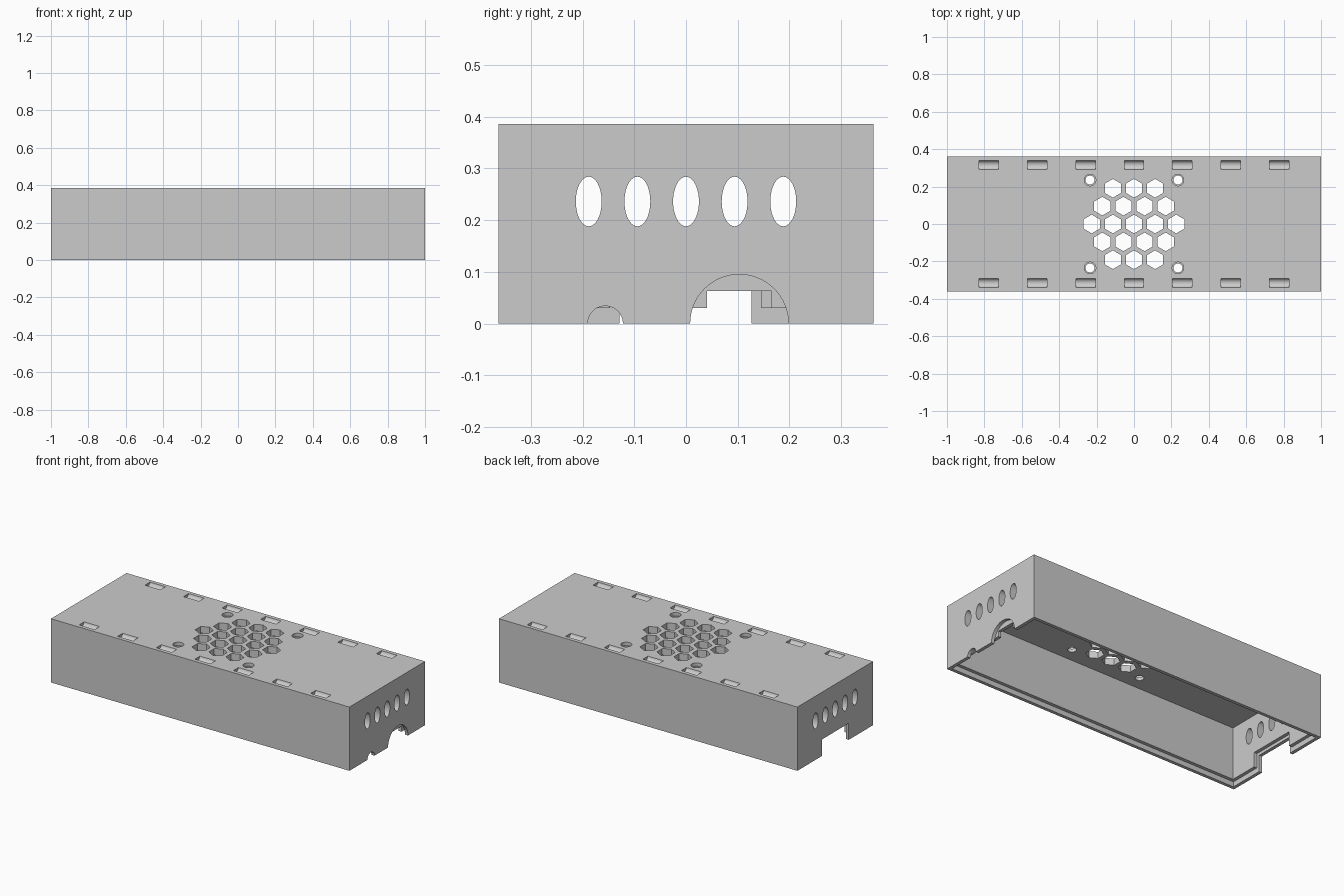
import bpy, bmesh
from math import pi, cos, sin
from mathutils import Matrix, Vector

if "Cube" in bpy.data.objects:
    bpy.data.objects.remove(bpy.data.objects["Cube"])

L, W, H = 1.0, 0.362, 0.386      # half length, half width, height
T, LIP = 0.04, 0.03              # wall thickness, height of the rim step

grey = bpy.data.materials.new("matte_grey")
grey.use_nodes = True
colour = (0.6, 0.6, 0.6, 1)
grey.diffuse_color = colour
grey.node_tree.nodes["Principled BSDF"].inputs["Base Color"].default_value = colour


def prism(bm, points, axis, lo, hi):
    """Extrude a 2D outline between lo and hi along x or z."""
    def place(p, d):
        return (d, p[0], p[1]) if axis == "x" else (p[0], p[1], d)
    low = [bm.verts.new(place(p, lo)) for p in points]
    high = [bm.verts.new(place(p, hi)) for p in points]
    n = len(points)
    bm.faces.new(low[::-1])
    bm.faces.new(high)
    for i in range(n):
        j = (i + 1) % n
        bm.faces.new((low[i], low[j], high[j], high[i]))


def ring(cx, cy, rx, ry, n, start=0.0):
    return [(cx + rx * cos(start + 2 * pi * i / n),
             cy + ry * sin(start + 2 * pi * i / n)) for i in range(n)]


def rect(x0, x1, y0, y1):
    return [(x0, y0), (x1, y0), (x1, y1), (x0, y1)]


def make(name, prisms):
    bm = bmesh.new()
    for args in prisms:
        prism(bm, *args)
    bmesh.ops.recalc_face_normals(bm, faces=bm.faces)
    mesh = bpy.data.meshes.new(name)
    bm.to_mesh(mesh)
    bm.free()
    obj = bpy.data.objects.new(name, mesh)
    obj.data.materials.append(grey)
    bpy.context.collection.objects.link(obj)
    return obj


def cut(body, name, prisms):
    """Subtract a group of separate prisms from the body."""
    tool = make(name, prisms)
    tool.hide_render = True
    mod = body.modifiers.new(name, "BOOLEAN")
    mod.operation, mod.solver, mod.object = "DIFFERENCE", "EXACT", tool
    bpy.context.view_layer.objects.active = body
    bpy.ops.object.modifier_apply(modifier=mod.name)
    bpy.data.objects.remove(tool)


case = make("enclosure_lid", [(rect(-L, L, -W, W), "z", 0, H)])

# Hollow inside and stepped rim
cut(case, "cavity", [(rect(T - L, L - T, T - W, W - T), "z", -0.1, H - T)])
h = T / 2
cut(case, "rim_step", [(rect(h - L, L - h, h - W, W - h), "z", -0.1, LIP)])

# Hexagonal fan grille
cut(case, "grille", [
    (ring((i - (n - 1) / 2) * 0.113, row * 0.0955, 0.05, 0.05, 6, pi / 6), "z", H - 0.1, H + 0.1)
    for row, n in zip(range(-2, 3), (3, 4, 5, 4, 3)) for i in range(n)])

# Fan screw holes with counterbores
corners = [(x, y) for x in (-0.235, 0.235) for y in (-0.235, 0.235)]
cut(case, "screw_holes", [(ring(x, y, 0.024, 0.024, 32), "z", H - 0.1, H + 0.1) for x, y in corners])
cut(case, "counterbores", [(ring(x, y, 0.031, 0.031, 32), "z", H - 0.02, H + 0.1) for x, y in corners])

# Rounded grooves along both long edges of the top
cut(case, "edge_grooves", [
    (ring(side * 0.315, H, 0.024, 0.02, 16), "x", i * 0.2585 - 0.052, i * 0.2585 + 0.052)
    for i in range(-3, 4) for side in (-1, 1)])

# Oval vents through both ends
cut(case, "end_vents", [(ring(i * 0.094, 0.236, 0.025, 0.048, 40), "x", -1.2, 1.2) for i in range(-2, 3)])

# Connector openings in the left end
cut(case, "arches", [(ring(0.103, 0, 0.095, 0.095, 64), "x", L - h, 1.2),
                     (ring(-0.156, 0, 0.034, 0.034, 48), "x", L - 0.1, 1.2)])
cut(case, "plug_opening", [(rect(0.041, 0.165, -0.1, 0.063), "x", L - 0.1, 1.2)])

# Stepped notch in the right end
cut(case, "notch", [(rect(-0.129, 0.127, -0.1, 0.10), "x", -1.2, 0.1 - L)])
cut(case, "notch_step", [(rect(-0.147, 0.145, -0.1, 0.118), "x", h - L, 0.1 - L)])

# Smooth the round holes and keep hard edges
bpy.ops.object.select_all(action="DESELECT")
case.select_set(True)
bpy.context.view_layer.objects.active = case
bpy.ops.object.shade_smooth_by_angle(angle=0.5)
